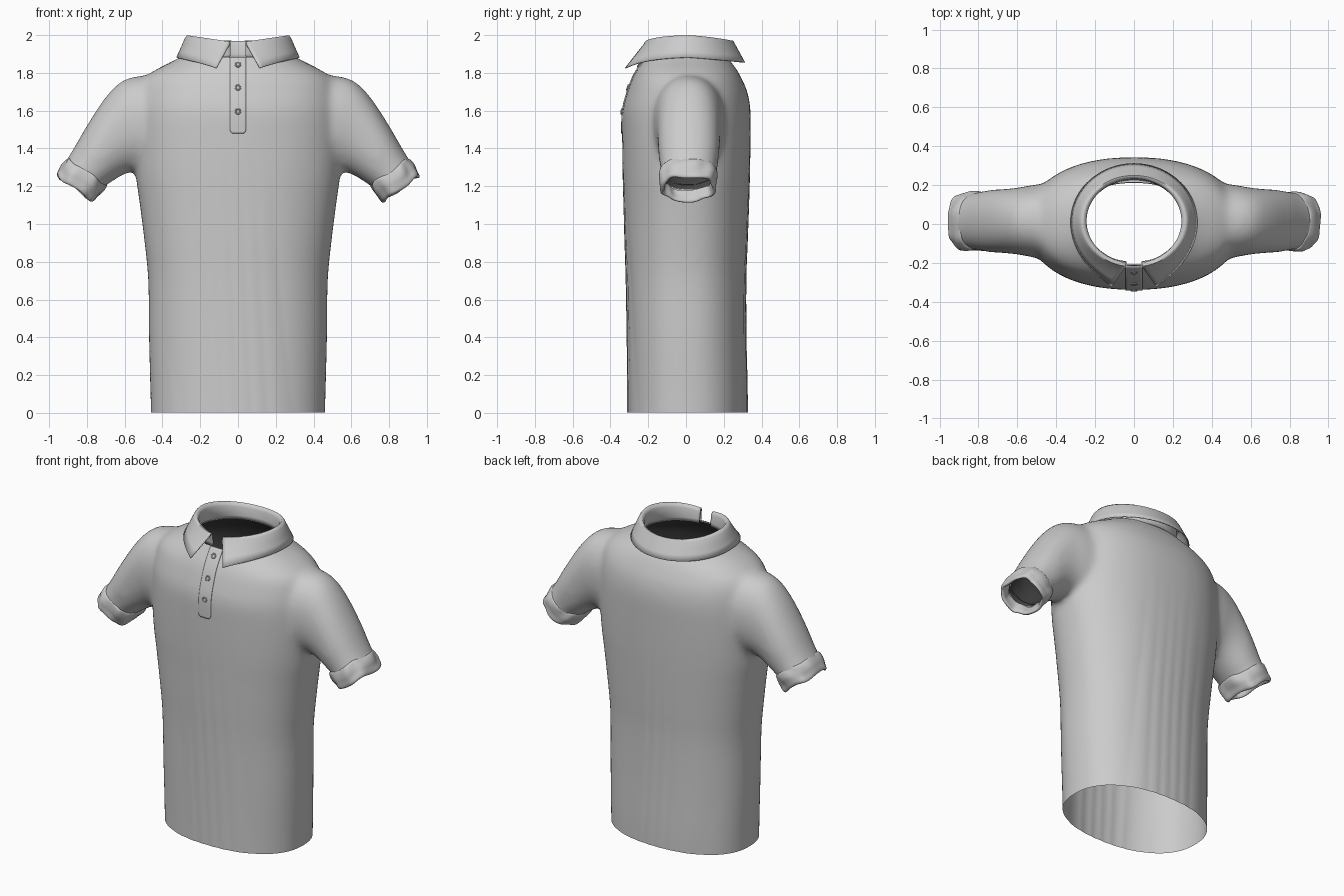
import bpy, bmesh, math
from mathutils import Vector
from mathutils.bvhtree import BVHTree

cube = bpy.data.objects.get("Cube")
if cube:
    bpy.data.objects.remove(cube)


def flat_colour(name, value):
    mat = bpy.data.materials.new(name)
    mat.use_nodes = True
    mat.diffuse_color = (value, value, value, 1)
    mat.node_tree.nodes["Principled BSDF"].inputs["Base Color"].default_value = mat.diffuse_color
    return mat


cloth = flat_colour("grey cloth", .6)
dark = flat_colour("dark lining", .06)


def spline(rows, steps):
    """Smoothly interpolate rows of numbers (Catmull-Rom)."""
    out = []
    for i in range(len(rows) - 1):
        a, b, c, d = rows[max(i - 1, 0)], rows[i], rows[i + 1], rows[min(i + 2, len(rows) - 1)]
        for k in range(steps):
            t = k / steps
            out.append([q + t * (r - p + t * (2 * p - 5 * q + 4 * r - s + t * (3 * (q - r) + s - p))) / 2
                        for p, q, r, s in zip(a, b, c, d)])
    return out + [list(rows[-1])]


def oval(t, power):
    c, s = math.cos(t), math.sin(t)
    return (math.copysign(abs(c) ** (2 / power), c), math.copysign(abs(s) ** (2 / power), s))


def add_loft(bm, rings, closed=True, caps=False):
    rows = [[bm.verts.new(p) for p in ring] for ring in rings]
    n = len(rows[0])
    for a, b in zip(rows, rows[1:]):
        for i in range(n if closed else n - 1):
            j = (i + 1) % n
            bm.faces.new((a[i], a[j], b[j], b[i]))
    if caps:
        bm.faces.new(rows[0])
        bm.faces.new(rows[-1])
    bmesh.ops.recalc_face_normals(bm, faces=bm.faces)


def make(name, bm, angle=60, material=cloth):
    mesh = bpy.data.meshes.new(name)
    bm.to_mesh(mesh)
    bm.free()
    mesh.materials.append(material)
    ob = bpy.data.objects.new(name, mesh)
    bpy.context.collection.objects.link(ob)
    bpy.ops.object.select_all(action="DESELECT")
    ob.select_set(True)
    bpy.context.view_layer.objects.active = ob
    bpy.ops.object.shade_smooth_by_angle(angle=math.radians(angle))
    return ob


TURN = [2 * math.pi * i / 64 for i in range(64)]

# Torso: height, half width, front y, back y
torso = [(-.1, .46, -.31, .325), (.1, .464, -.31, .325), (.4, .472, -.312, .318), (.7, .476, -.317, .317),
         (.9, .495, -.324, .325), (1.1, .52, -.33, .333), (1.25, .54, -.335, .338), (1.45, .55, -.338, .342),
         (1.6, .545, -.336, .342), (1.7, .53, -.31, .325), (1.77, .5, -.285, .295), (1.82, .43, -.258, .268),
         (1.86, .35, -.23, .236), (1.9, .28, -.205, .205), (1.95, .2, -.15, .16)]
rings = []
for z, rx, front, back in spline(torso, 5):
    ring = []
    for t in TURN:
        c, s = oval(t, 2.25)
        ring.append((rx * c, (front + back) / 2 + (back - front) / 2 * s, z))
    rings.append(ring)
bm = bmesh.new()
add_loft(bm, rings, caps=True)
shirt = make("shirt_body", bm)

# Sleeves: top x, top z, underside x, underside z, half depth
sleeve = [(.36, 1.76, .42, 1.32, .19), (.50, 1.785, .51, 1.29, .188), (.615, 1.757, .575, 1.275, .172),
          (.71, 1.66, .635, 1.245, .165), (.81, 1.505, .68, 1.215, .16), (.895, 1.36, .72, 1.185, .148),
          (1.0, 1.21, .825, 1.035, .145)]
bm = bmesh.new()
for side in (-1, 1):
    rings = []
    for tx, tz, ux, uz, depth in spline(sleeve, 5):
        ring = []
        for t in TURN:
            c, s = oval(t, 2.2)
            ring.append((side * ((tx + ux) / 2 + (tx - ux) / 2 * c), .015 + depth * s,
                         (tz + uz) / 2 + (tz - uz) / 2 * c))
        rings.append(ring)
    add_loft(bm, rings, caps=True)
sleeves = make("sleeve_helper", bm)

# Fuse torso and sleeves into one skin and soften the armholes
bpy.ops.object.select_all(action="DESELECT")
sleeves.select_set(True)
shirt.select_set(True)
bpy.context.view_layer.objects.active = shirt
bpy.ops.object.join()
fuse = shirt.modifiers.new("fuse", "REMESH")
fuse.mode, fuse.voxel_size = "VOXEL", .016
soft = shirt.modifiers.new("soften", "SMOOTH")
soft.factor, soft.iterations = .5, 26
bm = bmesh.new()
bm.from_object(shirt, bpy.context.evaluated_depsgraph_get())
bpy.data.objects.remove(shirt)

# Soft vertical drape folds on the lower body
for v in bm.verts:
    x, y, z = v.co
    if abs(x) < .54 and z < 1.5:
        fade = min(1, (1.5 - z) / .8)
        v.co.y += math.copysign(.003 * fade * math.sin(23 * x + 2 * z + 3 * math.sin(7 * x)), y)


def cut(point, normal, zone):
    """Open the skin along a plane, only among the faces inside the zone."""
    faces = [f for f in bm.faces if zone(f.calc_center_median())]
    edges = {e for f in faces for e in f.edges}
    verts = {v for f in faces for v in f.verts}
    bmesh.ops.bisect_plane(bm, geom=list(verts) + list(edges) + faces, plane_co=point,
                           plane_no=normal, clear_outer=True)


# Open the hem, the neck and the sleeve ends
AXIS = Vector((.58, 0, -.815))
cut((0, 0, .003), (0, 0, -1), lambda p: p.z < .2)
cut((0, 0, 1.885), (0, 0, 1), lambda p: p.z > 1.7)
for side in (-1, 1):
    cut((side * .825, 0, 1.25), (side * AXIS.x, 0, AXIS.z), lambda p: p.x * side > .62)
bm.normal_update()
skin = BVHTree.FromBMesh(bm)

# Dark lining just inside the chest and sleeves
inner = bm.copy()
bmesh.ops.delete(inner, geom=[f for f in inner.faces if f.calc_center_median().z < .9], context="FACES")
for v in inner.verts:
    v.co -= v.normal * .006
bmesh.ops.reverse_faces(inner, faces=inner.faces)
make("shirt_body", bm)
make("lining", inner, material=dark)

# Rolled, slightly rumpled cuffs: distance along the sleeve, growth of radius
cuff = [(-.008, -.008), (-.015, .006), (-.003, .014), (.03, .017), (.06, .013), (.088, .01),
        (.098, 0), (.09, -.009), (.06, -.011), (.03, -.011)]
across = Vector((.815, 0, .58))
for side, name in ((1, "left_cuff"), (-1, "right_cuff")):
    bm = bmesh.new()
    rings = []
    for along, grow in spline(cuff, 3):
        ring = []
        for t in TURN:
            c, s = oval(t, 2.5)
            rumple = .0035 * math.sin(5 * t + 40 * along + side) + .002 * math.sin(9 * t)
            d = along + .006 * math.sin(4 * t + side)
            p = Vector((.808, .012, 1.265)) + AXIS * d + across * (.112 + grow + rumple) * c
            p.y += (.136 + grow + rumple) * s
            ring.append((side * p.x, p.y, p.z))
        rings.append(ring)
    add_loft(bm, rings)
    make(name, bm)

# Collar: inner stand, rolled fold and outer leaf ending in two points
bm = bmesh.new()
rings = []
for i in range(81):
    u = i / 40 - 1
    front = abs(u) ** 6
    t_fold, t_leaf = u * (math.pi - .16), u * (math.pi - .36)
    top = 1.982 + .015 * math.sin(abs(t_fold)) ** 2 - .02 * front - .015 * max(0, math.cos(t_fold))

    def stand(rx, ry, z):
        return Vector((rx * math.sin(t_fold), .015 + ry * math.cos(t_fold), z))
    fold = stand(.278, .24, top - .012)
    tip = Vector((.324 * math.sin(t_leaf), .01 + .3 * math.cos(t_leaf) - .05 * front,
                  1.885 - .03 * max(0, math.cos(t_leaf)) - .06 * abs(u) ** 5))
    rings.append([stand(.272, .212, 1.875), stand(.25, .215, 1.9), stand(.247, .22, top - .02),
                  stand(.256, .227, top - .002), stand(.268, .234, top), fold,
                  fold.lerp(tip, .33), fold.lerp(tip, .67), tip])
add_loft(bm, rings, closed=False)
collar = make("collar", bm, 70)
thick = collar.modifiers.new("thickness", "SOLIDIFY")
thick.thickness, thick.offset = .006, 0


def on_front(x, z, lift):
    hit, normal, _, _ = skin.ray_cast(Vector((x, -1, z)), Vector((0, 1, 0)))
    return hit + normal * lift, normal


# Placket: strip laid over the chest with rounded lower corners
bm = bmesh.new()
rings = []
for i in range(41):
    z = 1.48 + .402 * i / 40
    half = .043 - .012 * max(0, 1 - i / 2) ** 2
    rings.append([on_front(half * k / 4, z, .005)[0] for k in range(-4, 5)])
add_loft(bm, rings, closed=False)
if sum(f.normal.y for f in bm.faces) > 0:
    bmesh.ops.reverse_faces(bm, faces=bm.faces)
placket = make("placket", bm, 40)
thick = placket.modifiers.new("thickness", "SOLIDIFY")
thick.thickness, thick.offset = .009, -1

# Buttons: turned discs with a raised rim and a dished centre
for number, z in enumerate((1.84, 1.72, 1.595), 1):
    centre, normal = on_front(0, z, .005)
    turn = normal.to_track_quat("Z", "Y")
    bm = bmesh.new()
    rings = []
    for r, h in ((.016, -.002), (.017, .003), (.015, .006), (.012, .006), (.009, .003), (.002, .003)):
        rings.append([centre + turn @ Vector((r * math.cos(t), r * math.sin(t), h)) for t in TURN[::3]])
    add_loft(bm, rings, caps=True)
    make("button_%d" % number, bm, 35)
